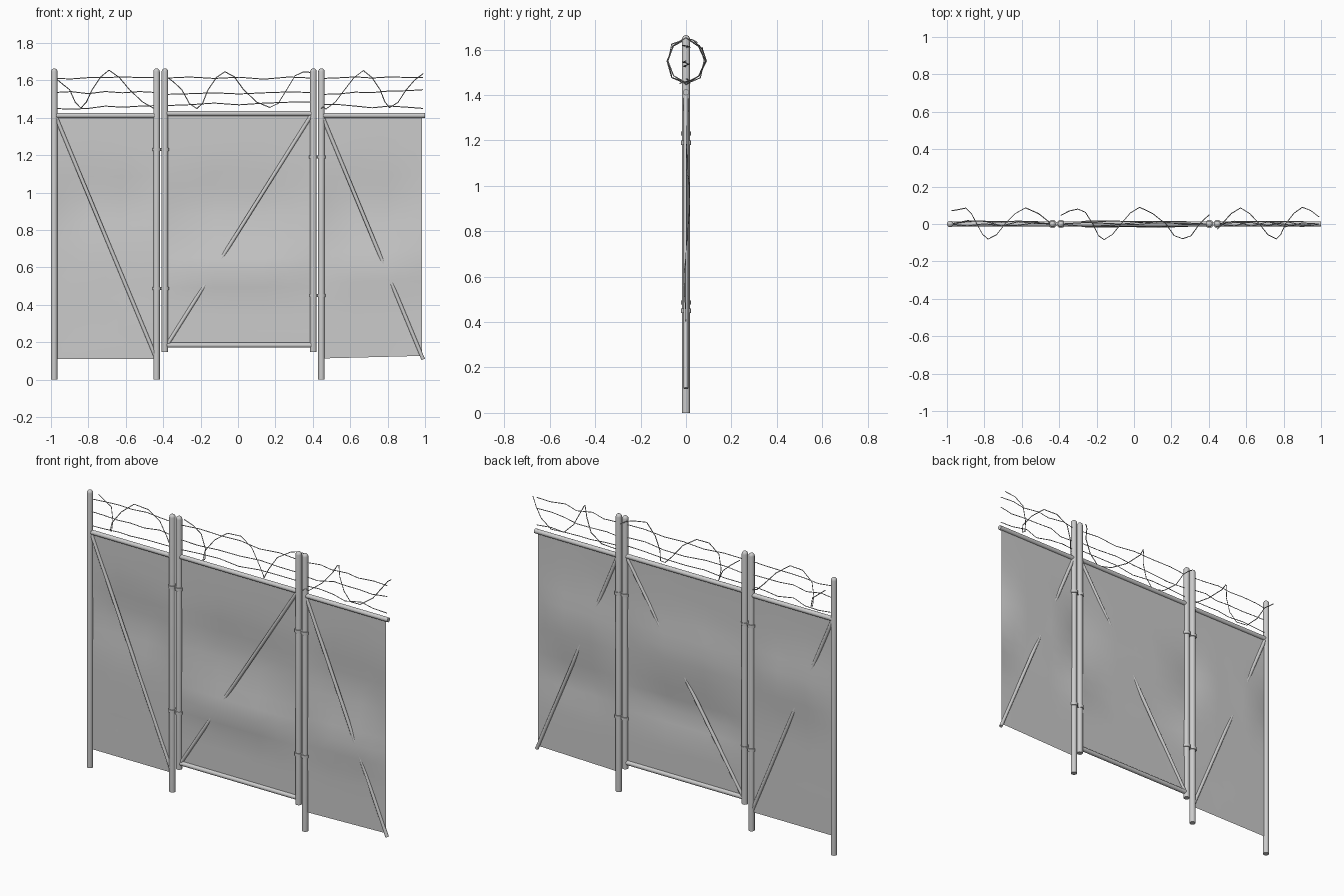
import bpy, bmesh, math, random
from mathutils import Vector

if "Cube" in bpy.data.objects:
    bpy.data.objects.remove(bpy.data.objects["Cube"])

random.seed(4)


def material(name, v):
    m = bpy.data.materials.new(name)
    m.diffuse_color = (v, v, v, 1)
    m.use_nodes = True
    m.node_tree.nodes["Principled BSDF"].inputs["Base Color"].default_value = m.diffuse_color
    return m


STEEL = material("galvanised grey", 0.6)


def add_object(name, bm, mat, smooth=True):
    me = bpy.data.meshes.new(name)
    bm.to_mesh(me)
    bm.free()
    me.materials.append(mat)
    ob = bpy.data.objects.new(name, me)
    bpy.context.collection.objects.link(ob)
    if smooth:
        for p in me.polygons:
            p.use_smooth = len(p.vertices) == 4
    return ob


def revolve(name, a, b, profile, n=14):
    """Surface of rings (distance along a-b, radius), capped at both ends."""
    a, b = Vector(a), Vector(b)
    d = (b - a).normalized()
    u = d.orthogonal().normalized()
    v = d.cross(u)
    bm = bmesh.new()
    rings = []
    for t, r in profile:
        rings.append([bm.verts.new(a + d * t + r * (u * math.cos(k * math.tau / n)
                      + v * math.sin(k * math.tau / n))) for k in range(n)])
    for p, q in zip(rings, rings[1:]):
        for k in range(n):
            bm.faces.new((p[k], p[(k + 1) % n], q[(k + 1) % n], q[k]))
    bm.faces.new(rings[0][::-1])
    bm.faces.new(rings[-1])
    return add_object(name, bm, STEEL)


def pipe(name, a, b, r):
    length = (Vector(b) - Vector(a)).length
    return revolve(name, a, b, [(0, r), (length, r)])


def post(name, x, z0, top=1.664, r=0.0175):
    h = top - z0
    dome = [(h - r + r * math.sin(t), r * math.cos(t)) for t in (0, 0.4, 0.8, 1.15, 1.45)]
    return revolve(name, (x, 0, z0), (x, 0, top), [(0, r)] + dome)


def sheet(name, x0, x1, z0, z1, right_lift=0.0, dent=1.0):
    """Sagging mesh sheet: bulges back at mid height, forward lower down."""
    nx, nz = 6, 16
    bm = bmesh.new()
    grid = []
    for j in range(nz + 1):
        row = []
        for i in range(nx + 1):
            s, t = i / nx, j / nz
            lo = z0 + right_lift * s
            z = lo + (z1 - lo) * t
            edge = min(1, 8 * s * (1 - s)) * min(1, 8 * t * (1 - t))
            y = 0.017 * math.exp(-((z - 0.94) / 0.17) ** 2)
            y -= dent * 0.018 * math.exp(-((z - 0.58) / 0.1) ** 2)
            y += random.uniform(-0.001, 0.001)
            row.append(bm.verts.new((x0 + (x1 - x0) * s, y * edge, z)))
        grid.append(row)
    for j in range(nz):
        for i in range(nx):
            bm.faces.new((grid[j][i], grid[j][i + 1], grid[j + 1][i + 1], grid[j + 1][i]))
    return add_object(name, bm, STEEL)


def wire(name, pts, r=0.0026):
    cu = bpy.data.curves.new(name, "CURVE")
    cu.dimensions = "3D"
    cu.bevel_depth = r
    cu.bevel_resolution = 0
    cu.use_fill_caps = True
    sp = cu.splines.new("POLY")
    sp.points.add(len(pts) - 1)
    for p, c in zip(sp.points, pts):
        p.co = (*c, 1)
    cu.materials.append(STEEL)
    ob = bpy.data.objects.new(name, cu)
    bpy.context.collection.objects.link(ob)
    return ob


def strands(label, x0, x1, heights):
    for k, (za, zb) in enumerate(heights):
        pts = []
        for i in range(7):
            t = i / 6
            j = 0 if i in (0, 6) else 1
            pts.append((x0 + (x1 - x0) * t, j * random.uniform(-0.015, 0.018),
                        za + (zb - za) * t + j * random.uniform(-0.007, 0.007)))
        wire(f"{label}_strand_{k + 1}", pts)


def coil(label, keys, sign):
    """keys: (quarter turns, x); phase 0 is the rearmost point."""
    steps = [(p0 + (p1 - p0) * t, x0 + (x1 - x0) * t)
             for (p0, x0), (p1, x1) in zip(keys, keys[1:]) for t in (0, 0.5)]
    pts = []
    for p, x in steps + [keys[-1]]:
        a = sign * p * math.pi / 2
        k = random.uniform(0.93, 1.08)
        pts.append((x, k * 0.083 * math.cos(a), 1.55 + k * 0.098 * math.sin(a)))
    wire(f"{label}_coil", pts)


# Positions of the posts and gate stiles along the fence
END, LEFT, RIGHT = -0.9825, -0.4355, 0.446
STILE_L, STILE_R = -0.391, 0.403

# Posts: three standing on the ground, two carried by the gate
post("left_end_post", END, 0)
post("left_gate_post", LEFT, 0)
post("right_gate_post", RIGHT, 0)
post("gate_left_stile", STILE_L, 0.148)
post("gate_right_stile", STILE_R, 0.148)

# Horizontal rails
pipe("left_top_rail", (END, 0, 1.412), (LEFT, 0, 1.412), 0.0135)
pipe("gate_top_rail", (STILE_L, 0, 1.423), (STILE_R, 0, 1.423), 0.0135)
pipe("gate_bottom_rail", (STILE_L, 0, 0.184), (STILE_R, 0, 0.184), 0.0135)
pipe("right_top_rail", (RIGHT, 0, 1.412), (1.0, 0, 1.412), 0.0135)

# Diagonal braces
pipe("left_brace", (-0.976, 0, 1.41), (-0.440, 0, 0.12), 0.010)
pipe("gate_brace", (-0.386, 0, 0.175), (0.396, 0, 1.42), 0.010)
pipe("right_brace", (0.450, 0, 1.41), (0.990, 0, 0.108), 0.010)

# Mesh sheets
sheet("left_mesh", END, LEFT, 0.11, 1.412, dent=0)
sheet("gate_mesh", STILE_L, STILE_R, 0.184, 1.423)
sheet("right_mesh", RIGHT, 0.984, 0.113, 1.412, right_lift=0.014, dent=0.62)

# Hinges: a collar on each pipe and a link between
for side, xa, xb, levels in (("left", LEFT, STILE_L, (1.23, 0.487)),
                             ("right", STILE_R, RIGHT, (1.19, 0.45))):
    for z in levels:
        for x in (xa, xb):
            pipe(f"{side}_hinge_collar", (x, 0, z - 0.009), (x, 0, z + 0.009), 0.0225)
        pipe(f"{side}_hinge_link", (xa, 0, z), (xb, 0, z), 0.009)

# Barbed wire: straight strands and a loose coil in each bay
strands("left", END, LEFT, ((1.61, 1.615), (1.535, 1.535), (1.45, 1.465)))
strands("gate", STILE_L, STILE_R, ((1.612, 1.612), (1.525, 1.535), (1.465, 1.485)))
strands("right", RIGHT, 0.990, ((1.61, 1.615), (1.525, 1.55), (1.47, 1.45)))
coil("left", [(-0.4, -0.975), (0, -0.90), (1, -0.84), (2, -0.78), (3, -0.69),
              (4, -0.58), (5, -0.44)], -1)
coil("gate", [(-0.6, STILE_L), (0, -0.30), (1, -0.22), (2, -0.16), (3, -0.07),
              (4, 0.03), (5, 0.17), (6, 0.26), (7, 0.35), (7.4, STILE_R)], -1)
coil("right", [(-1.2, RIGHT), (-1, 0.47), (0, 0.57), (1, 0.67), (2, 0.76), (3, 0.81),
               (4, 0.90), (4.7, 0.99)], 1)
